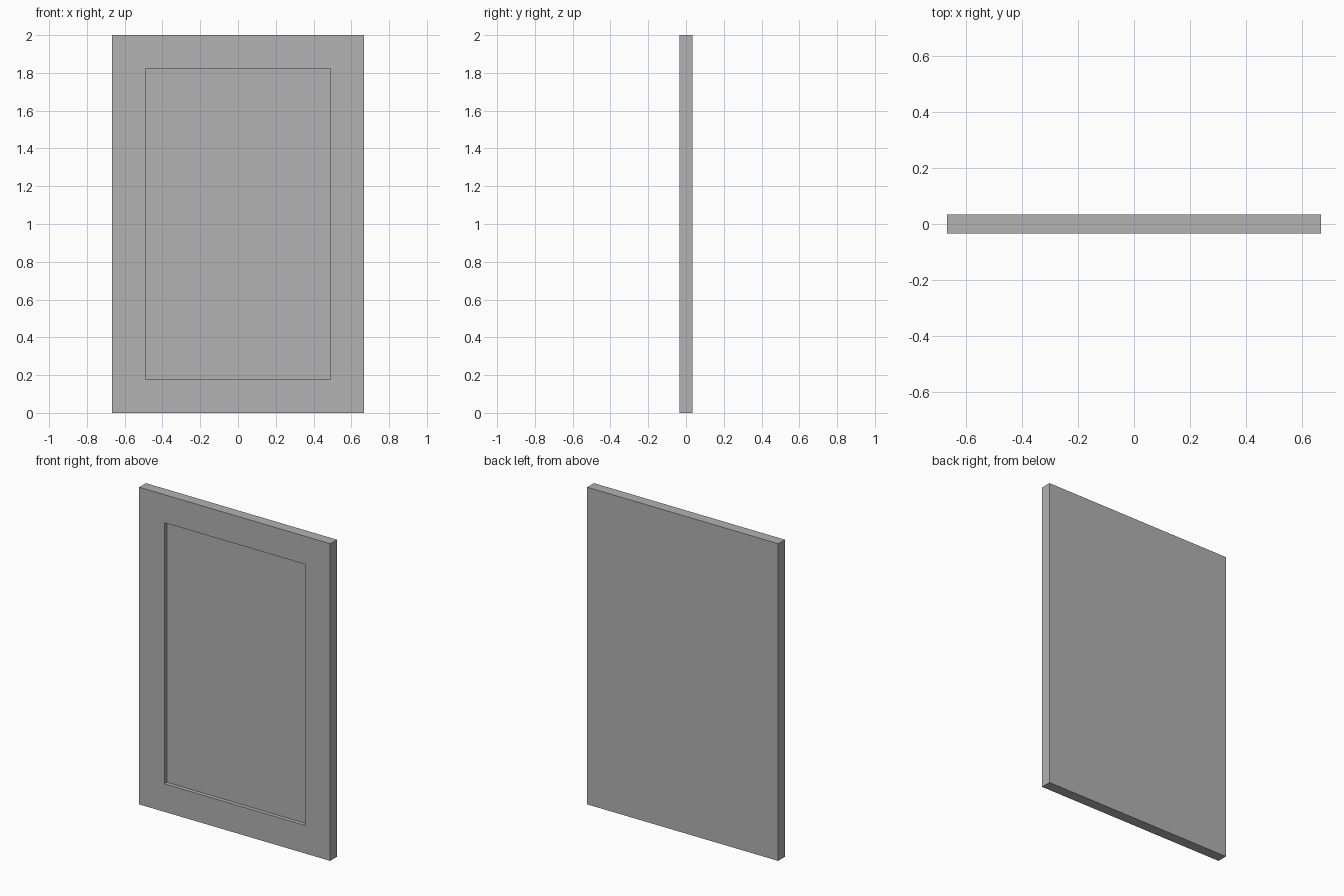
import bpy
import bmesh

# Remove the default cube
cube = bpy.data.objects.get("Cube")
if cube:
    bpy.data.objects.remove(cube, do_unlink=True)

WIDTH, DEPTH, HEIGHT = 1.333, 0.067, 2.0
FRAME = 0.25      # width of the rails and stiles
RECESS = 0.025    # how far the centre panel is set back

# Single plain grey
grey = bpy.data.materials.new("plain_grey")
grey.use_nodes = True
colour = (0.445, 0.445, 0.445, 1.0)
grey.diffuse_color = colour
grey.node_tree.nodes["Principled BSDF"].inputs["Base Color"].default_value = colour

# Door slab standing on the ground
bm = bmesh.new()
bmesh.ops.create_cube(bm, size=1.0)
bmesh.ops.scale(bm, vec=(WIDTH, DEPTH, HEIGHT), verts=bm.verts)
bmesh.ops.translate(bm, vec=(0, 0, HEIGHT / 2), verts=bm.verts)

# Recessed centre panel: inset the front face, then push it straight back
front = min(bm.faces, key=lambda f: f.calc_center_median().y)
bmesh.ops.inset_region(bm, faces=[front], thickness=FRAME)
panel = bmesh.ops.extrude_discrete_faces(bm, faces=[front])["faces"][0]
bmesh.ops.translate(bm, vec=(0, RECESS, 0), verts=panel.verts)
bmesh.ops.recalc_face_normals(bm, faces=bm.faces)

mesh = bpy.data.meshes.new("panelled_door")
bm.to_mesh(mesh)
bm.free()
mesh.materials.append(grey)
door = bpy.data.objects.new("panelled_door", mesh)
bpy.context.collection.objects.link(door)
